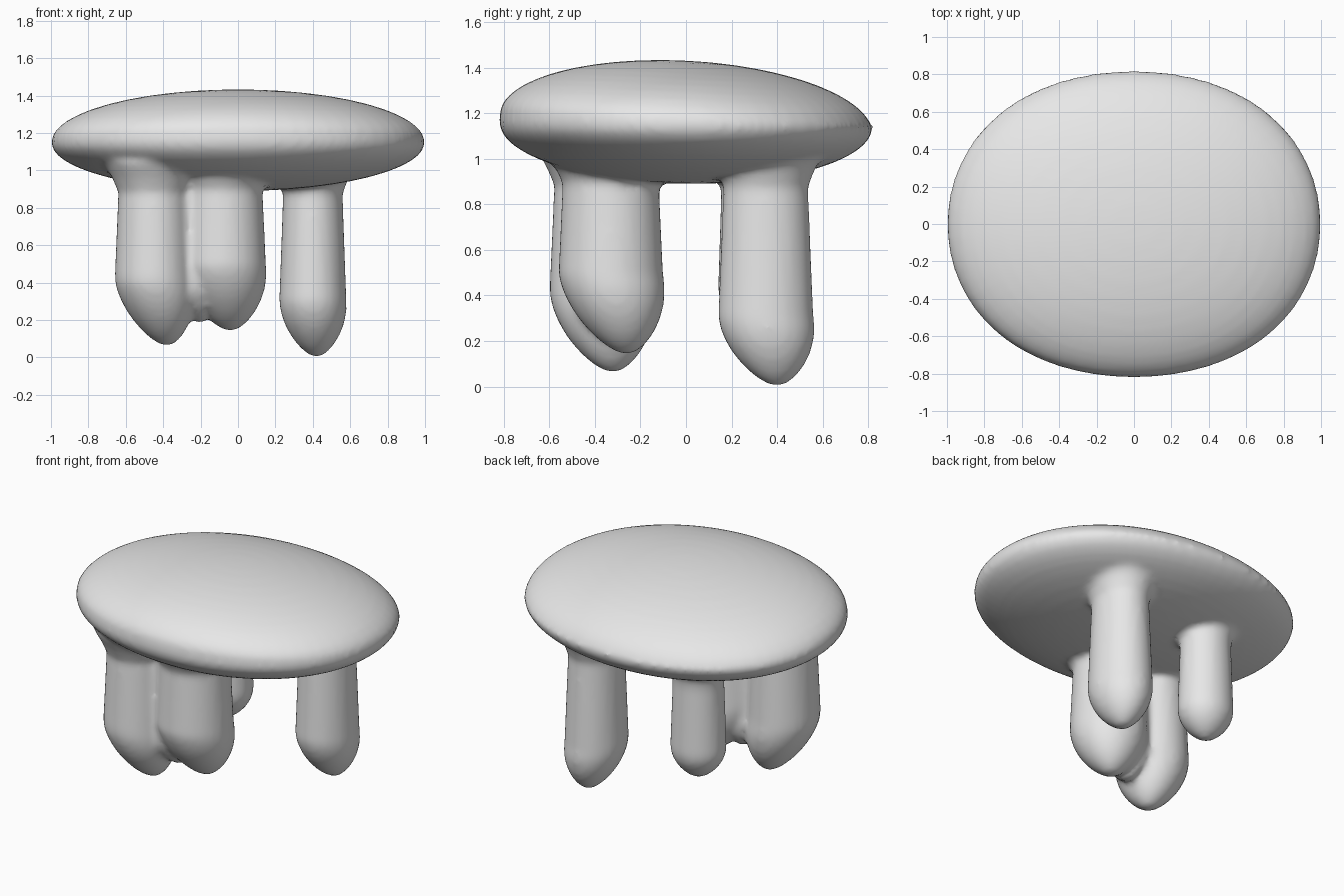
import bpy, bmesh
from math import cos, sin, pi
from mathutils import Vector

if "Cube" in bpy.data.objects:
    bpy.data.objects.remove(bpy.data.objects["Cube"], do_unlink=True)

SIDES = 32
RINGS = 24
SEAT_MIDDLE = 1.15
LEG_TOP = 1.04


def add_seat(bm, half_width, half_depth, rise, drop):
    """Oval cushion with a domed top and a shallower belly."""
    ball = bmesh.ops.create_uvsphere(bm, u_segments=64, v_segments=RINGS, radius=1)
    for vert in ball["verts"]:
        x, y, z = vert.co
        fullness = 1 + 0.08 * (x * y) ** 2
        height = z * (rise if z > 0 else drop)
        tilt = 0.04 * y if z > 0 else 0.01 * y
        vert.co = (half_width * fullness * x,
                   half_depth * fullness * y,
                   SEAT_MIDDLE + height - tilt)


def add_leg(bm, shaft, foot, foot_height, radii, rounding):
    """Leg with a rounded foot, a slim taper and a flare into the seat."""
    shaft, foot, radii = Vector(shaft), Vector(foot), Vector(radii)
    loops = []
    for ring in range(1, RINGS + 1):
        # Rings are packed more closely towards the foot
        climb = (LEG_TOP - foot_height) * (ring / RINGS) ** 2
        z = foot_height + climb
        blend = min(climb / rounding, 1)
        swell = sin(blend * pi / 2) ** 0.6
        taper = 0.2 * max(0, climb - rounding)
        flare = 0.6 * max(0, z - 0.9)
        centre = foot.lerp(shaft, blend)
        size = radii * (swell - taper) + Vector((flare, flare))
        loop = []
        for side in range(SIDES):
            angle = 2 * pi * side / SIDES
            loop.append(bm.verts.new((centre.x + size.x * cos(angle),
                                      centre.y + size.y * sin(angle), z)))
        loops.append(loop)
    for lower, upper in zip(loops, loops[1:]):
        for side in range(SIDES):
            after = (side + 1) % SIDES
            bm.faces.new((lower[side], lower[after], upper[after], upper[side]))
    bm.faces.new(loops[0])
    bm.faces.new(loops[-1])


bm = bmesh.new()
add_seat(bm, half_width=1, half_depth=0.82, rise=0.28, drop=0.26)

# Back left leg
add_leg(bm, shaft=(0.4, 0.35), foot=(0.42, 0.4), foot_height=0,
        radii=(0.18, 0.21), rounding=0.3)

# Back right leg
add_leg(bm, shaft=(-0.3, 0.3), foot=(-0.3, 0.3), foot_height=0.23,
        radii=(0.17, 0.16), rounding=0.2)

# Front right leg
add_leg(bm, shaft=(-0.45, -0.37), foot=(-0.38, -0.32), foot_height=0.06,
        radii=(0.21, 0.23), rounding=0.35)

# Front middle leg
add_leg(bm, shaft=(-0.08, -0.33), foot=(-0.04, -0.26), foot_height=0.14,
        radii=(0.23, 0.23), rounding=0.35)

# Web that fuses the two front legs
add_leg(bm, shaft=(-0.25, -0.34), foot=(-0.2, -0.3), foot_height=0.18,
        radii=(0.1, 0.15), rounding=0.2)

bmesh.ops.recalc_face_normals(bm, faces=bm.faces)
mesh = bpy.data.meshes.new("stool")
bm.to_mesh(mesh)
bm.free()
stool = bpy.data.objects.new("stool", mesh)
bpy.context.collection.objects.link(stool)

# Melt the seat and legs into one soft body
fuse = stool.modifiers.new("Fuse", "REMESH")
fuse.mode = "VOXEL"
fuse.voxel_size = 0.02
fuse.use_smooth_shade = True
soften = stool.modifiers.new("Soften", "SMOOTH")
soften.factor = 0.5
soften.iterations = 6

# Plain light grey all over
grey = bpy.data.materials.new("light grey")
grey.use_nodes = True
grey.diffuse_color = (0.8, 0.8, 0.8, 1)
shader = grey.node_tree.nodes["Principled BSDF"]
shader.inputs["Base Color"].default_value = grey.diffuse_color
mesh.materials.append(grey)
